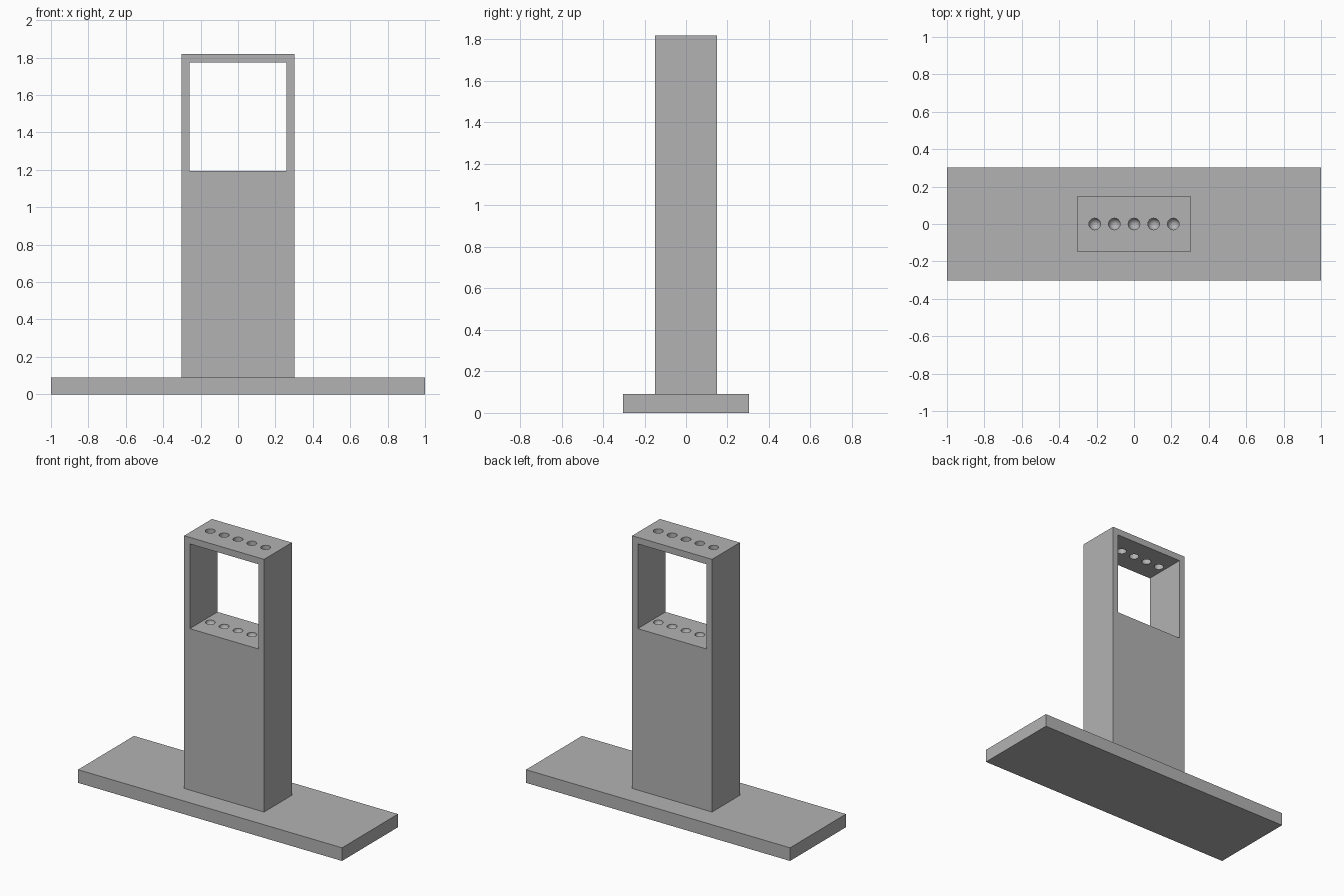
import bpy
import bmesh
from math import radians
from mathutils import Matrix, Vector

if "Cube" in bpy.data.objects:
    bpy.data.objects.remove(bpy.data.objects["Cube"], do_unlink=True)

grey = bpy.data.materials.new("mid grey")
grey.use_nodes = True
colour = (0.45, 0.45, 0.45, 1)
grey.diffuse_color = colour
grey.node_tree.nodes["Principled BSDF"].inputs["Base Color"].default_value = colour

BASE_TOP, SHELF, LINTEL, TOP = 0.09, 1.195, 1.775, 1.82
HOLE_RADIUS, HOLE_SPACING = 0.031, 0.105


def make_object(name, bm):
    mesh = bpy.data.meshes.new(name)
    bm.to_mesh(mesh)
    bm.free()
    obj = bpy.data.objects.new(name, mesh)
    bpy.context.collection.objects.link(obj)
    mesh.materials.append(grey)
    return obj


def box(name, width, depth, low, high):
    bm = bmesh.new()
    place = Matrix.Translation((0, 0, (low + high) / 2))
    bmesh.ops.create_cube(bm, size=1, matrix=place @ Matrix.Diagonal((width, depth, high - low, 1)))
    return make_object(name, bm)


def cut(target, cutter):
    mod = target.modifiers.new("cut", "BOOLEAN")
    mod.operation = "DIFFERENCE"
    mod.solver = "EXACT"
    mod.object = cutter
    bpy.context.view_layer.objects.active = target
    bpy.ops.object.modifier_apply(modifier=mod.name)
    bpy.data.objects.remove(cutter, do_unlink=True)


# Flat base plate and upright tower
box("base_plate", 2, 0.605, 0, BASE_TOP)
tower = box("tower", 0.605, 0.3, BASE_TOP, TOP)

# Window through the upper tower
cut(tower, box("window_cutter", 0.52, 0.5, SHELF, LINTEL))

# Row of tube holes: through the top bar, with round seats in the shelf below
bm = bmesh.new()
for i in range(-2, 3):
    ball = bmesh.ops.create_uvsphere(
        bm, u_segments=32, v_segments=16, radius=HOLE_RADIUS,
        matrix=Matrix.Translation((i * HOLE_SPACING, 0, SHELF - 0.001)))
    for v in ball["verts"]:
        if v.co.z > SHELF:
            v.co += Vector((0, 0, TOP - SHELF + 0.1))
    # straighten the stretched side walls
    for v in ball["verts"]:
        if v.co.z > TOP:
            radial = Vector((v.co.x - i * HOLE_SPACING, v.co.y, 0))
            if radial.length > HOLE_RADIUS * 0.97:
                v.co += radial.normalized() * (HOLE_RADIUS - radial.length)
cut(tower, make_object("hole_cutter", bm))

# Smooth only the round holes
bpy.ops.object.select_all(action="DESELECT")
tower.select_set(True)
bpy.context.view_layer.objects.active = tower
bpy.ops.object.shade_smooth_by_angle(angle=radians(30))
